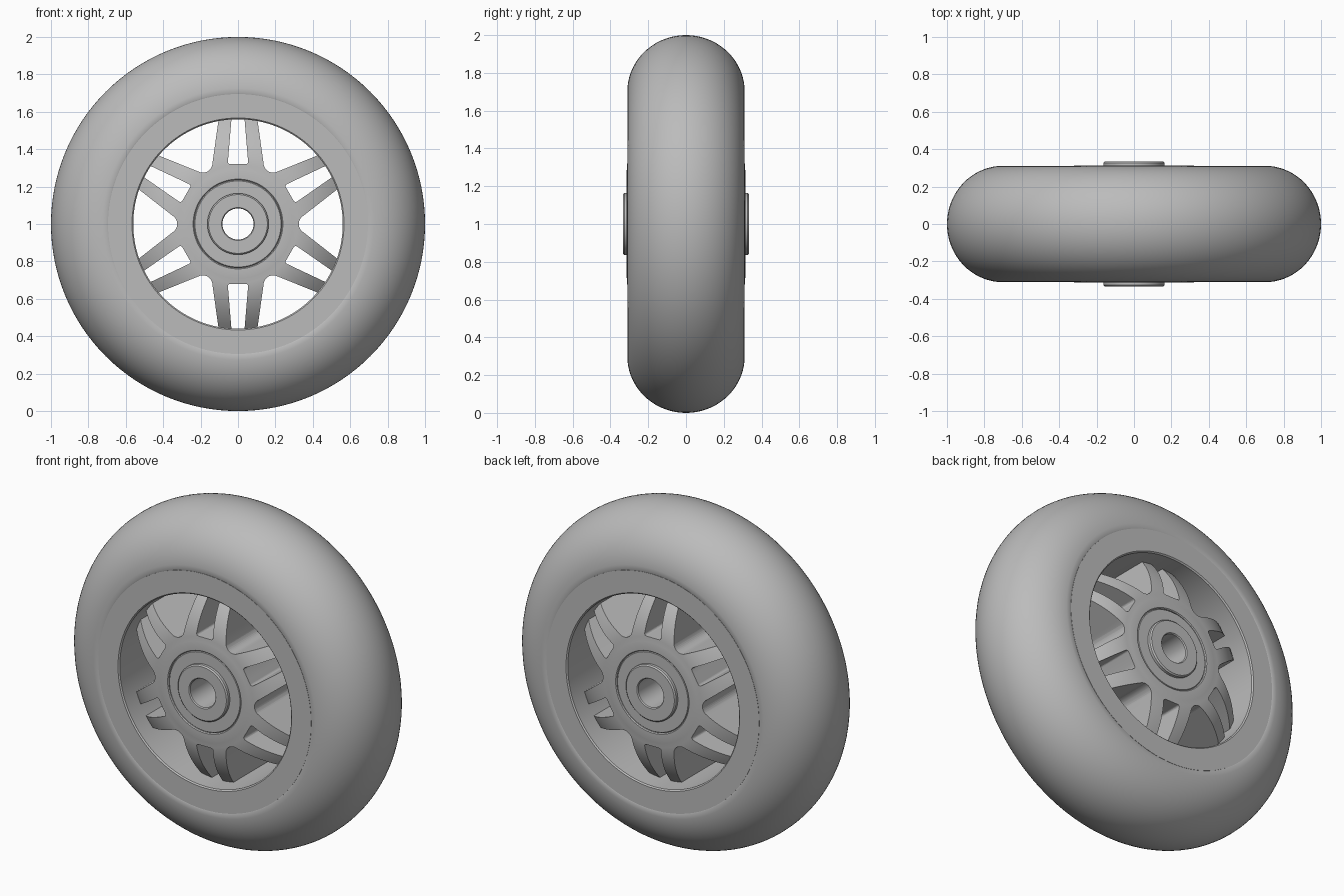
import bpy, bmesh, math
from mathutils import Matrix, Vector

cube = bpy.data.objects.get("Cube")
if cube:
    bpy.data.objects.remove(cube, do_unlink=True)

grey = bpy.data.materials.new("plain grey")
grey.use_nodes = True
colour = (0.5, 0.5, 0.5, 1)
grey.diffuse_color = colour
grey.node_tree.nodes["Principled BSDF"].inputs["Base Color"].default_value = colour
AXLE = Vector((0, 0, 1))


def add_object(name, bm):
    bmesh.ops.recalc_face_normals(bm, faces=bm.faces)
    mesh = bpy.data.meshes.new(name)
    bm.to_mesh(mesh)
    bm.free()
    mesh.materials.append(grey)
    obj = bpy.data.objects.new(name, mesh)
    bpy.context.collection.objects.link(obj)
    return obj


def smooth(obj, angle=35):
    bpy.ops.object.select_all(action='DESELECT')
    obj.select_set(True)
    bpy.context.view_layer.objects.active = obj
    bpy.ops.object.shade_smooth_by_angle(angle=math.radians(angle))


def ring(name, half, steps=128):
    """Turn a (radius, half width) profile, mirrored front to back, about the axle."""
    loop = half + [(r, -y) for r, y in reversed(half) if y > 1e-6]
    bm = bmesh.new()
    rows = []
    for i in range(steps):
        a = math.tau * i / steps
        rows.append([bm.verts.new(AXLE + Vector((r * math.cos(a), y, r * math.sin(a))))
                     for r, y in loop])
    for i in range(steps):
        p, q = rows[i], rows[(i + 1) % steps]
        for j in range(len(loop)):
            k = (j + 1) % len(loop)
            bm.faces.new((p[j], p[k], q[k], q[j]))
    obj = add_object(name, bm)
    smooth(obj)
    return obj


def gap_cutter(bm, angle, inner, outer, radius):
    """Tapered prism along the axle with rounded inner corners."""
    (u0, v0), (u1, v1) = inner, outer
    part = bmesh.new()
    base = part.faces.new([part.verts.new((u, -0.5, v)) for u, v in
                           ((u0, -v0), (u1, -v1), (u1, v1), (u0, v0))])
    corners = [v for v in base.verts if v.co.x < u0 + 0.01]
    bmesh.ops.bevel(part, geom=corners, offset=radius, segments=5,
                    profile=0.5, affect='VERTICES')
    out = bmesh.ops.extrude_face_region(part, geom=part.faces[:])
    top = [g for g in out["geom"] if isinstance(g, bmesh.types.BMVert)]
    bmesh.ops.translate(part, verts=top, vec=(0, 1, 0))
    bmesh.ops.transform(part, verts=part.verts,
                        matrix=Matrix.Translation(AXLE) @ Matrix.Rotation(angle, 4, 'Y'))
    bmesh.ops.recalc_face_normals(part, faces=part.faces)
    temp = bpy.data.meshes.new("gap")
    part.to_mesh(temp)
    part.free()
    bm.from_mesh(temp)
    bpy.data.meshes.remove(temp)


# Tyre with a round tread, and the flat sided rim inside it
arc = [math.radians(90 - 5 * i) for i in range(19)]
ring("tyre", [(0.69, 0.306), (0.70, 0.311)] +
     [(0.70 + 0.30 * math.cos(a), 0.311 * math.sin(a)) for a in arc[1:]])
ring("rim", [(0.56, 0.303), (0.567, 0.31), (0.695, 0.31)])

# Spoked core: flat near the hub, curving inward toward the rim
slope = [(0.29 + 0.28 * t, 0.313 - 0.13 * t ** 2) for t in (i / 10 for i in range(11))]
core = ring("spokes", [(0.235, 0.309), (0.24, 0.314), (0.285, 0.314)] + slope)

# Six narrow slots between paired spokes and six wide gaps between the pairs
bm = bmesh.new()
for i in range(6):
    turn = math.tau * i / 6
    gap_cutter(bm, turn, (0.325, 0.025), (0.62, 0.255), 0.022)
    gap_cutter(bm, turn + math.pi / 6, (0.32, 0.055), (0.62, 0.03), 0.014)
cutter = add_object("spoke_gap_cutter", bm)
cutter.hide_render = True
cut = core.modifiers.new("gaps", 'BOOLEAN')
cut.operation = 'DIFFERENCE'
cut.solver = 'EXACT'
cut.object = cutter
bpy.context.view_layer.objects.active = core
bpy.ops.object.modifier_apply(modifier=cut.name)
bpy.data.objects.remove(cutter, do_unlink=True)
smooth(core, 30)

# Bearing disc set in the hub, and the raised axle spacer with its bore
ring("bearing", [(0.13, 0.31), (0.23, 0.31), (0.236, 0.302)], 96)
ring("axle_spacer", [(0.083, 0.327), (0.088, 0.333), (0.157, 0.333), (0.164, 0.326)], 96)
